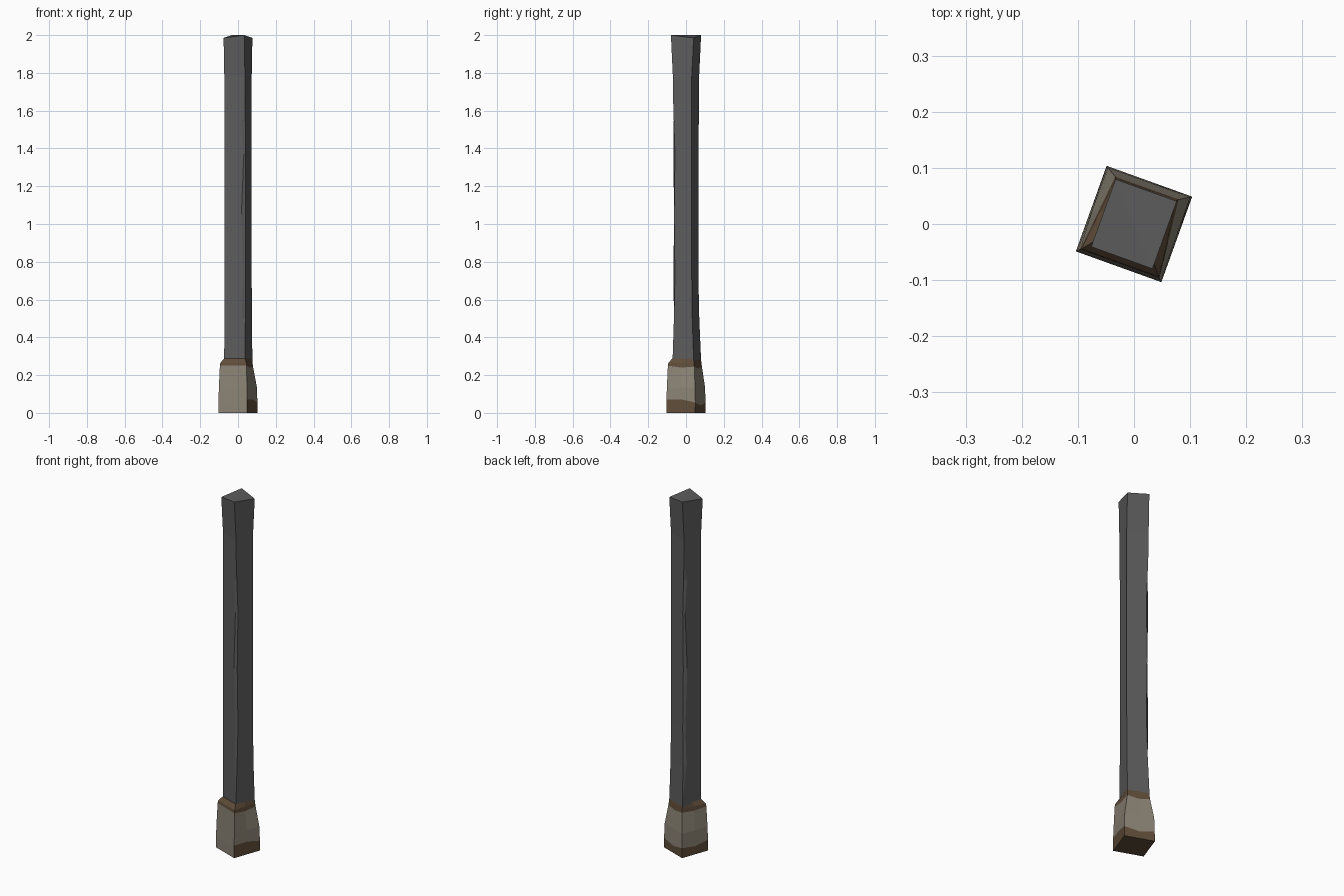
import bpy, bmesh, math
from mathutils import Matrix

if "Cube" in bpy.data.objects:
    bpy.data.objects.remove(bpy.data.objects["Cube"], do_unlink=True)

TURN = Matrix.Rotation(math.radians(-19.8), 4, 'Z')


def material(name, rgb):
    m = bpy.data.materials.new(name)
    m.use_nodes = True
    m.diffuse_color = (*rgb, 1)
    m.node_tree.nodes["Principled BSDF"].inputs["Base Color"].default_value = (*rgb, 1)
    return m


GREY = material("dark grey", (0.108, 0.108, 0.110))
TAN = material("tan stone", (0.26, 0.228, 0.178))
BROWN = material("brown dirt", (0.118, 0.075, 0.042))


def loft(bm, rings):
    """Bridge equal-length rings of points with quads; returns vertex rings."""
    rows = [[bm.verts.new(p) for p in ring] for ring in rings]
    for low, high in zip(rows, rows[1:]):
        for i in range(len(low)):
            j = (i + 1) % len(low)
            bm.faces.new((low[i], low[j], high[j], high[i]))
    return rows


def finish(bm, name, mats):
    bmesh.ops.remove_doubles(bm, verts=bm.verts, dist=0.0005)
    bmesh.ops.recalc_face_normals(bm, faces=bm.faces)
    bm.transform(TURN)
    mesh = bpy.data.meshes.new(name)
    bm.to_mesh(mesh)
    bm.free()
    for m in mats:
        mesh.materials.append(m)
    ob = bpy.data.objects.new(name, mesh)
    bpy.context.collection.objects.link(ob)
    return ob


# Shaft: square post, waisted front to back, two opposite edges chipped.
# Each row: height, front depth, back depth, chip along front, chip along side
rows = [
    (0.25, 0.054, 0.066, 0, 0),
    (0.30, 0.054, 0.063, 0, 0),
    (0.50, 0.053, 0.056, 0.018, 0.006),
    (0.72, 0.053, 0.053, 0.008, 0.012),
    (1.05, 0.053, 0.053, 0.020, 0.007),
    (1.37, 0.053, 0.053, 0.006, 0.012),
    (1.55, 0.053, 0.053, 0.020, 0.005),
    (1.70, 0.053, 0.053, 0, 0),
    (1.78, 0.053, 0.053, 0, 0),
    (2.00, 0.064, 0.064, 0, 0),
]
W = 0.058
rings = []
for z, f, b, ca, cb in rows:
    side_z = z - 0.015 if z == 2 else z
    rings.append([(-W, -f, side_z), (W - ca, -f, z), (W, -f + cb, z),
                  (W, b, side_z), (-W + cb, b, z), (-W, b - ca, z)])
bm = bmesh.new()
top = loft(bm, rings)[-1]
bm.faces.new((top[0], top[1], top[5]))
bm.faces.new((top[2], top[3], top[4]))
finish(bm, "shaft", [GREY])


# Footing: block leaning in at the back, dirty at the bottom and the top rim
def block_ring(front_w, back_w, front, back, heights):
    c = [(-front_w, -front), (front_w, -front), (back_w, back), (-back_w, back)]
    pts = []
    for i in range(4):
        a, b = c[i], c[(i + 1) % 4]
        pts.append((*a, heights[2 * i]))
        pts.append(((a[0] + b[0]) / 2, (a[1] + b[1]) / 2, heights[2 * i + 1]))
    return pts


dirt_line = (0.06, 0.06, 0.07, 0.072, 0.055, 0.04, 0.055, 0.045)
rim_line = (0.25, 0.25, 0.25, 0.24, 0.245, 0.235, 0.245, 0.24)
rings = [
    block_ring(0.081, 0.081, 0.081, 0.081, [0] * 8),
    block_ring(0.081, 0.080, 0.081, 0.081, dirt_line),
    block_ring(0.079, 0.078, 0.079, 0.079, [0.135] * 8),
    block_ring(0.075, 0.060, 0.075, 0.068, rim_line),
    block_ring(0.073, 0.058, 0.073, 0.066, [0.265] * 8),
    block_ring(0.058, 0.056, 0.055, 0.063, [0.289] * 8),
]
bm = bmesh.new()
rows = loft(bm, rings)
bm.faces.new(rows[0])
bm.faces.new(rows[-1])
bm.normal_update()
for face in bm.faces:
    z = face.calc_center_median().z
    on_front = all(v.co.y < -0.07 for v in face.verts)
    low_dirt = z < 0.05 and not on_front
    face.material_index = 1 if low_dirt or z > 0.235 else 0
finish(bm, "footing", [TAN, BROWN])
